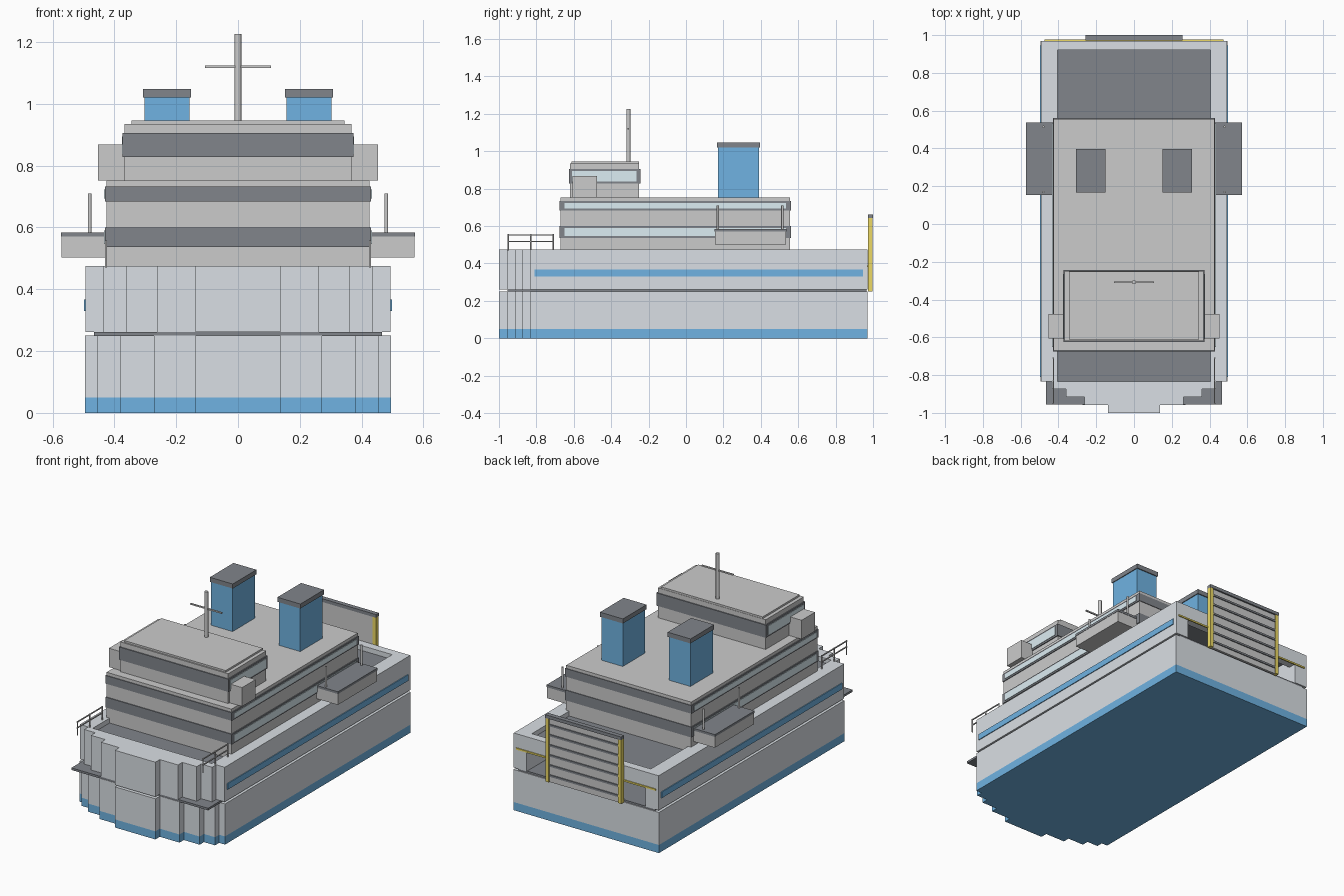
import bpy, bmesh, math

if "Cube" in bpy.data.objects:
    bpy.data.objects.remove(bpy.data.objects["Cube"])


def material(name, rgb):
    m = bpy.data.materials.new(name)
    m.diffuse_color = (*rgb, 1)
    m.use_nodes = True
    m.node_tree.nodes["Principled BSDF"].inputs["Base Color"].default_value = m.diffuse_color
    return m


HULL = material("hull_grey", (0.70, 0.74, 0.78))
DARK = material("dark_grey", (0.22, 0.235, 0.26))
BLUE = material("blue", (0.16, 0.45, 0.76))
GLASS = material("glass", (0.72, 0.85, 0.90))
YELLOW = material("yellow", (0.85, 0.70, 0.13))


def finish(bm, name, mat):
    bmesh.ops.recalc_face_normals(bm, faces=bm.faces)
    me = bpy.data.meshes.new(name)
    bm.to_mesh(me)
    bm.free()
    ob = bpy.data.objects.new(name, me)
    bpy.context.collection.objects.link(ob)
    if mat:
        me.materials.append(mat)
    return ob


def box(name, x, y, z, mat=None, mirror=False):
    """Box from (min, max) ranges, optionally mirrored across x = 0."""
    bm = bmesh.new()
    for s in ((1, -1) if mirror else (1,)):
        vs = bmesh.ops.create_cube(bm, size=1)["verts"]
        for v in vs:
            v.co = [s * x[v.co.x > 0], y[v.co.y > 0], z[v.co.z > 0]]
    return finish(bm, name, mat)


def prism(name, outline, z0, z1, mat=None):
    bm = bmesh.new()
    face = bm.faces.new([bm.verts.new((x, y, z0)) for x, y in outline])
    top = bmesh.ops.extrude_face_region(bm, geom=[face])["geom"]
    for g in top:
        if isinstance(g, bmesh.types.BMVert):
            g.co.z = z1
    return finish(bm, name, mat)


def rod(name, x, y, z0, z1, r, mat=None):
    bpy.ops.mesh.primitive_cylinder_add(vertices=12, radius=r, depth=z1 - z0,
                                        location=(x, y, (z0 + z1) / 2))
    ob = bpy.context.object
    ob.name = name
    if mat:
        ob.data.materials.append(mat)
    bpy.ops.object.shade_smooth_by_angle(angle=math.radians(40))
    return ob


STERN = 0.97


def stepped_outline(widths):
    """Right half runs stern to bow in steps, then mirrored."""
    ys = (-0.833, -0.873, -0.915, -0.957, -1.0)
    half = [(widths[0], STERN)]
    for i, y in enumerate(ys):
        half.append((widths[i], y))
        if i < 4:
            half.append((widths[i + 1], y))
    return half + [(-x, y) for x, y in reversed(half)]


# Lower hull with stepped bow and waterline band
low = stepped_outline((0.495, 0.455, 0.38, 0.272, 0.138))
prism("waterline_band", low, 0, 0.05, BLUE)
prism("lower_hull", low, 0.05, 0.25, HULL)
box("car_deck", (-0.465, 0.465), (-0.955, 0.965), (0.249, 0.262), DARK)

# Upper hull: solid bow, side walls and an opening through the stern
up = stepped_outline((0.493, 0.435, 0.36, 0.262, 0.138))
well = [(-0.405, STERN), (-0.405, -0.833), (0.405, -0.833), (0.405, STERN)]
prism("upper_hull", up + well, 0.262, 0.475, HULL)
box("stern_header", (-0.405, 0.405), (0.92, STERN), (0.385, 0.475), HULL)
box("weather_deck", (-0.405, 0.405), (-0.833, 0.92), (0.43, 0.445), DARK)
box("side_stripe", (0.49, 0.498), (-0.81, 0.945), (0.33, 0.367), BLUE, True)
box("stern_bar", (-0.475, 0.475), (0.968, 0.976), (0.38, 0.39), YELLOW)

# Stern ramp with ribs and guide posts
box("ramp_panel", (-0.245, 0.245), (0.975, 0.99), (0.25, 0.645))
for i in range(6):
    z = 0.285 + i * 0.062
    box("ramp_rib", (-0.24, 0.24), (0.985, 0.996), (z, z + 0.012), DARK)
box("ramp_post", (0.236, 0.258), (0.972, 0.998), (0.25, 0.642), YELLOW, True)
box("ramp_cap", (-0.258, 0.258), (0.972, 1.0), (0.642, 0.662), DARK)

# Passenger decks with window bands
box("superstructure", (-0.425, 0.425), (-0.67, 0.557), (0.445, 0.752))
for z0, z1 in ((0.537, 0.600), (0.683, 0.733)):
    box("window_band", (-0.43, 0.43), (-0.675, 0.561), (z0, z1), DARK)
    box("side_windows", (0.428, 0.433), (-0.65, 0.535), (z0 + 0.01, z1 - 0.01), GLASS, True)

# Bridge with roof and wings
box("bridge", (-0.367, 0.367), (-0.62, -0.25), (0.75, 0.935))
box("bridge_window_band", (-0.373, 0.373), (-0.626, -0.244), (0.827, 0.905), DARK)
box("bridge_side_windows", (0.371, 0.376), (-0.61, -0.265), (0.838, 0.894), GLASS, True)
box("bridge_roof", (-0.345, 0.345), (-0.612, -0.252), (0.935, 0.946))
box("bridge_wing", (0.36, 0.453), (-0.607, -0.477), (0.752, 0.868), None, True)

# Mast and crossbar
rod("mast", 0, -0.308, 0.94, 1.225, 0.011)
box("mast_crossbar", (-0.107, 0.107), (-0.312, -0.304), (1.116, 1.124))

# Twin funnels
box("funnel", (0.157, 0.303), (0.172, 0.39), (0.75, 1.022), BLUE, True)
box("funnel_cap", (0.152, 0.308), (0.166, 0.396), (1.02, 1.048), DARK, True)

# Side platforms with posts, and bow railings
box("side_platform", (0.425, 0.571), (0.155, 0.535), (0.502, 0.57), None, True)
box("platform_top", (0.425, 0.573), (0.153, 0.537), (0.57, 0.584), DARK, True)
for s in (-1, 1):
    for y in (0.17, 0.515):
        rod("platform_post", s * 0.48, y, 0.58, 0.71, 0.006)
    for y in (-0.95, -0.83, -0.71):
        rod("rail_post", s * 0.427, y, 0.47, 0.557, 0.004)
for z in (0.517, 0.553):
    box("bow_rail", (0.424, 0.43), (-0.953, -0.707), (z - 0.003, z + 0.003), None, True)
